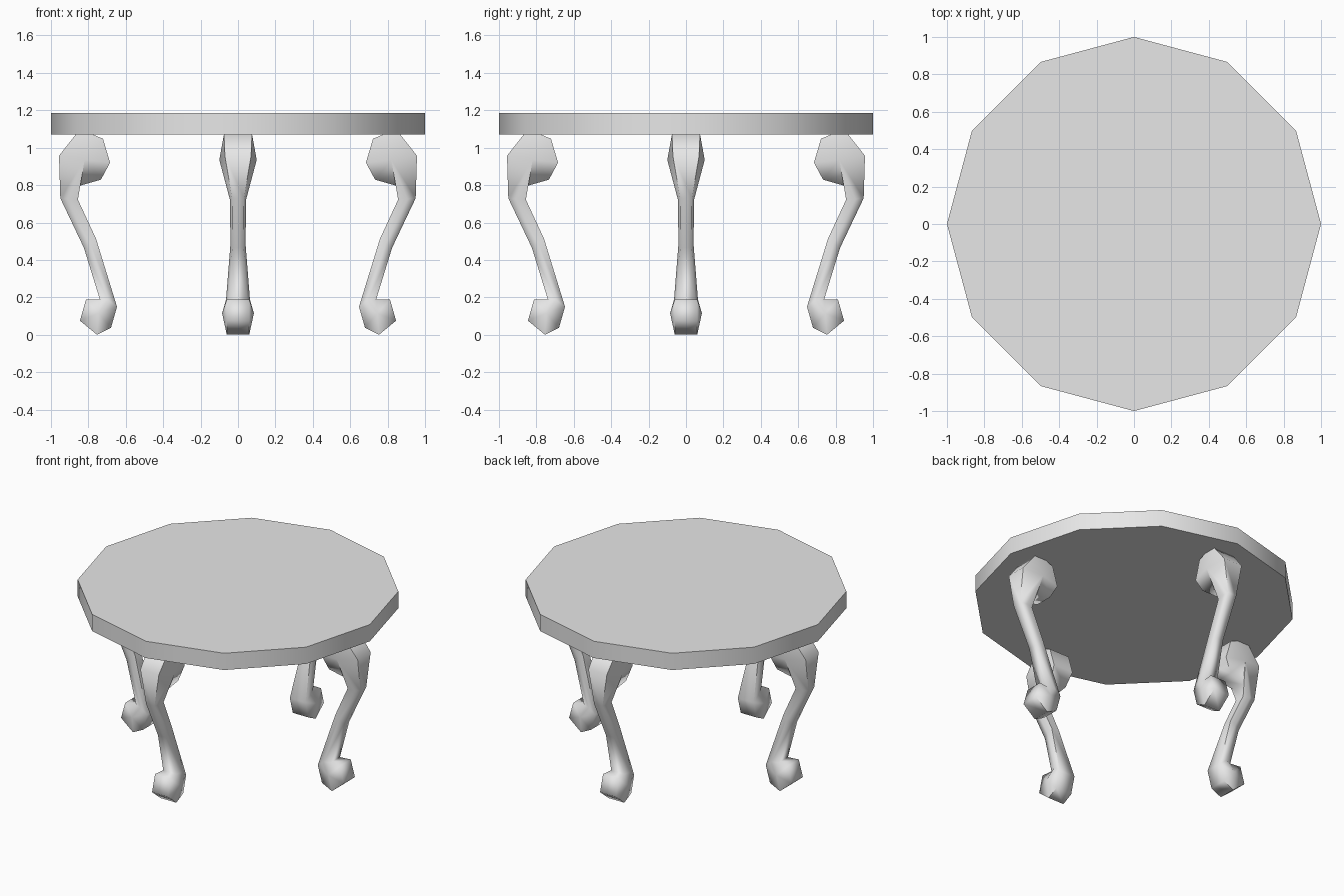
import bpy
import bmesh
import math

cube = bpy.data.objects.get("Cube")
if cube:
    bpy.data.objects.remove(cube, do_unlink=True)

grey = bpy.data.materials.new("plain_grey")
grey.use_nodes = True
grey.diffuse_color = (0.8, 0.8, 0.8, 1)
grey.node_tree.nodes["Principled BSDF"].inputs["Base Color"].default_value = (0.8, 0.8, 0.8, 1)


def finish(obj, angle):
    """Apply the material and smooth shading with sharp edges kept."""
    obj.data.materials.clear()
    obj.data.materials.append(grey)
    bpy.ops.object.select_all(action="DESELECT")
    obj.select_set(True)
    bpy.context.view_layer.objects.active = obj
    bpy.ops.object.shade_smooth_by_angle(angle=math.radians(angle))


# Twelve-sided table top with one corner on the x axis
bpy.ops.mesh.primitive_cylinder_add(vertices=12, radius=1, depth=0.115, location=(0, 0, 1.1275))
table_top = bpy.context.object
table_top.name = "table_top"
finish(table_top, 35)

# Leg outline: distance from the centre, height, half width of the rim
outline = [
    (0.95, 0.73, 0.032),    # outer knee
    (0.957, 0.957, 0.07), (0.866, 1.072, 0.075), (0.78, 1.072, 0.075),
    (0.722, 1.048, 0.075), (0.684, 0.92, 0.075), (0.733, 0.829, 0.06),
    (0.845, 0.797, 0.045),  # under the knob
    (0.856, 0.722, 0.035),  # inner knee
    (0.759, 0.513, 0.03),   # inner shin
    (0.647, 0.15, 0.06), (0.679, 0.037, 0.06), (0.754, 0.0, 0.06),
    (0.845, 0.075, 0.06), (0.813, 0.187, 0.06),
    (0.738, 0.187, 0.05),   # ankle
    (0.824, 0.465, 0.03),   # outer shin
]
# Bulging ridge down each side of the leg
ridge = {
    "knob": (0.82, 0.935, 0.1),
    "knee": (0.905, 0.725, 0.044),
    "shin": (0.79, 0.49, 0.04),
    "ankle": (0.695, 0.187, 0.064),
    "foot": (0.745, 0.115, 0.085),
}
KNEE_IN, SHIN_IN, HEEL, ANKLE, SHIN_OUT = 8, 9, 10, 15, 16


def build_leg_mesh():
    bm = bmesh.new()
    rims = []
    for side in (1, -1):
        rim = [bm.verts.new((x, side * w, z)) for x, z, w in outline]
        r = {k: bm.verts.new((x, side * w, z)) for k, (x, z, w) in ridge.items()}
        rims.append(rim)
        # Fans over the knob and the foot
        for i in range(KNEE_IN):
            bm.faces.new((r["knob"], rim[i], rim[i + 1]))
        for i in range(HEEL, ANKLE):
            bm.faces.new((r["foot"], rim[i], rim[i + 1]))
        # Strips down the shank
        bm.faces.new((r["knob"], rim[KNEE_IN], r["knee"]))
        bm.faces.new((r["knob"], r["knee"], rim[0]))
        bm.faces.new((rim[0], r["knee"], r["shin"], rim[SHIN_OUT]))
        bm.faces.new((r["knee"], rim[KNEE_IN], rim[SHIN_IN], r["shin"]))
        bm.faces.new((r["shin"], rim[SHIN_IN], rim[HEEL], r["ankle"]))
        bm.faces.new((rim[SHIN_OUT], r["shin"], r["ankle"], rim[ANKLE]))
        bm.faces.new((r["ankle"], rim[HEEL], r["foot"]))
        bm.faces.new((rim[ANKLE], r["ankle"], r["foot"]))
    # Band joining the two sides
    a, b = rims
    for i in range(len(outline)):
        j = (i + 1) % len(outline)
        bm.faces.new((a[i], a[j], b[j], b[i]))
    bmesh.ops.recalc_face_normals(bm, faces=bm.faces)
    mesh = bpy.data.meshes.new("leg")
    bm.to_mesh(mesh)
    bm.free()
    return mesh


# Four legs, one facing each direction
for k, name in enumerate(("left_leg", "back_leg", "right_leg", "front_leg")):
    leg = bpy.data.objects.new(name, build_leg_mesh())
    bpy.context.collection.objects.link(leg)
    leg.rotation_euler.z = k * math.pi / 2
    finish(leg, 75)
